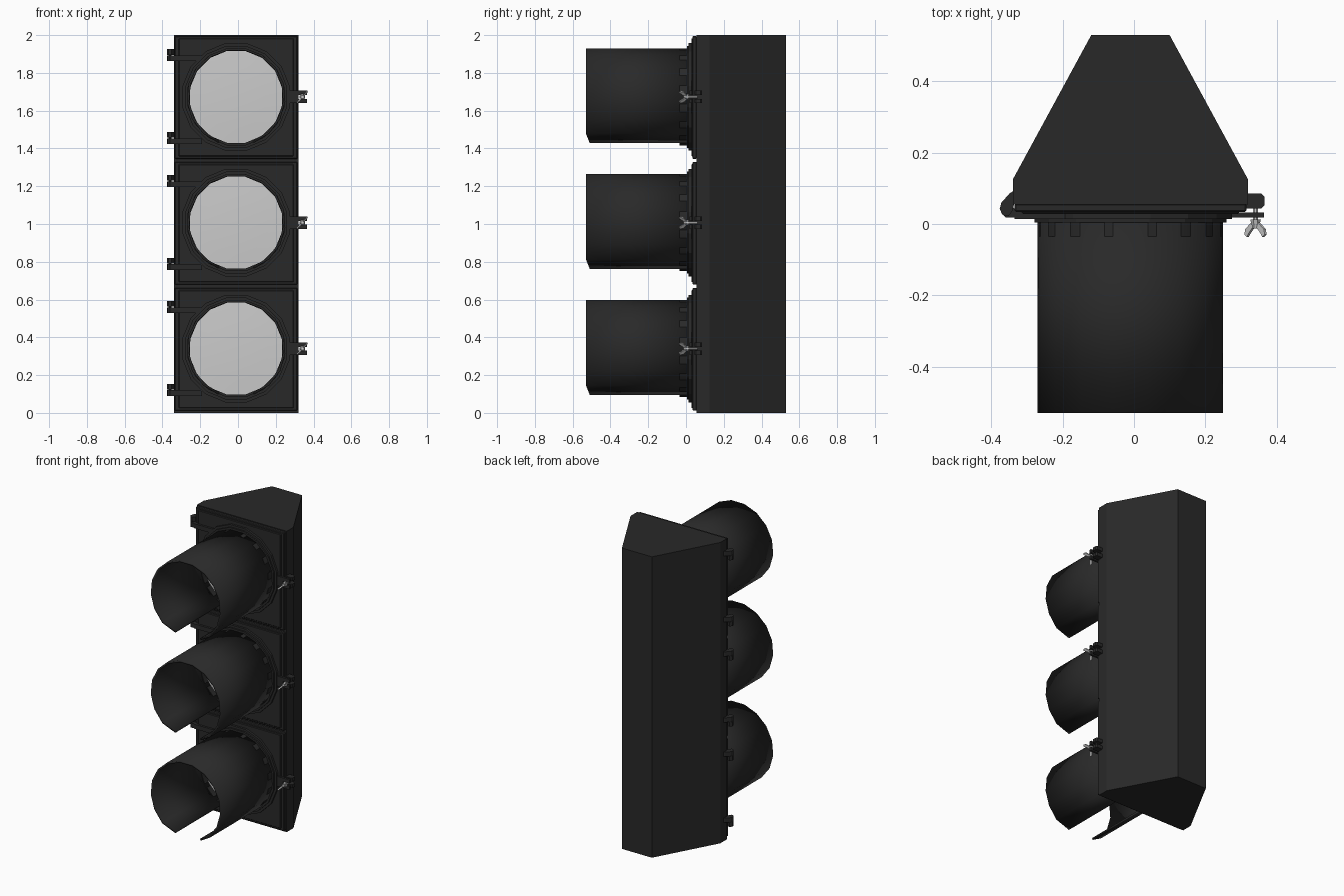
import bpy, bmesh, math
from mathutils import Vector

if "Cube" in bpy.data.objects:
    bpy.data.objects.remove(bpy.data.objects["Cube"])

CX = -0.01                      # lamp axis
CENTRES = [0.34, 1.007, 1.673]  # lamp heights
SIDES = 16

black = bpy.data.materials.new("black_paint")
black.diffuse_color = (0.022, 0.022, 0.022, 1)
black.use_nodes = True
black.node_tree.nodes["Principled BSDF"].inputs["Base Color"].default_value = black.diffuse_color


def make(name, verts, faces, mat=black, smooth=False, bevel=0, thickness=0):
    me = bpy.data.meshes.new(name)
    me.from_pydata(verts, [], faces)
    bm = bmesh.new()
    bm.from_mesh(me)
    bmesh.ops.recalc_face_normals(bm, faces=bm.faces)
    bm.to_mesh(me)
    bm.free()
    ob = bpy.data.objects.new(name, me)
    bpy.context.collection.objects.link(ob)
    if mat:
        me.materials.append(mat)
    if thickness:
        m = ob.modifiers.new("thickness", 'SOLIDIFY')
        m.thickness, m.offset = thickness, -1
    if bevel:
        m = ob.modifiers.new("bevel", 'BEVEL')
        m.width, m.segments = bevel, 1
    if smooth:
        bpy.ops.object.select_all(action='DESELECT')
        bpy.context.view_layer.objects.active = ob
        ob.select_set(True)
        bpy.ops.object.shade_smooth_by_angle(angle=math.radians(35))
    return ob


def prism(name, pts, z0, z1, **kw):
    """Extrude an (x, y) outline upwards."""
    n = len(pts)
    verts = [(x, y, z) for z in (z0, z1) for x, y in pts]
    faces = [list(range(n)), list(range(n, 2 * n))]
    faces += [(i, (i + 1) % n, n + (i + 1) % n, n + i) for i in range(n)]
    return make(name, verts, faces, **kw)


def box(name, x0, x1, y0, y1, z0, z1, **kw):
    return prism(name, [(x0, y0), (x1, y0), (x1, y1), (x0, y1)], z0, z1, **kw)


def lathe(name, profile, cx, cz, sides=SIDES, closed=False, **kw):
    """Turn (radius, y) points about an axis along y."""
    verts, n = [], len(profile)
    for k in range(sides):
        a = 2 * math.pi * (k + 0.5) / sides
        verts += [(cx + r * math.cos(a), y, cz + r * math.sin(a)) for r, y in profile]
    faces = []
    for k in range(sides):
        a, b = k * n, ((k + 1) % sides) * n
        for i in range(n if closed else n - 1):
            j = (i + 1) % n
            faces.append((a + i, a + j, b + j, b + i))
    if not closed:              # cap both ends
        faces += [[k * n for k in range(sides)], [k * n + n - 1 for k in range(sides)]]
    return make(name, verts, faces, **kw)


def visor(cz):
    """Tunnel hood, open underneath, with clipped lower front corners."""
    R, gap, seg = 0.2615, math.radians(21), 15
    verts = []
    for i in range(seg + 1):
        a = -math.pi / 2 + gap + (2 * math.pi - 2 * gap) * i / seg
        x, z = CX + R * math.cos(a), cz + R * math.sin(a)
        front = -0.51 if i in (0, seg) else -0.53
        verts += [(x, front, z), (x, 0.01, z)]
    faces = [(2 * i, 2 * i + 1, 2 * i + 3, 2 * i + 2) for i in range(seg)]
    ob = make("visor", verts, faces, smooth=True, thickness=0.012)
    # open shell: force normals outward so the thickness goes inward
    me = ob.data
    p = me.polygons[0]
    if p.normal.dot(p.center - Vector((CX, p.center.y, cz))) < 0:
        me.flip_normals()


def wing_nut(cz):
    x = 0.341
    lathe("bolt", [(0.008, -0.004), (0.008, 0.06)], x, cz, 8, mat=None)
    lathe("wing_nut_hub", [(0.009, -0.012), (0.016, 0.012)], x, cz, 8, mat=None)
    d = Vector((0.68, 0, 0.73))
    t = Vector((0.73, 0, -0.68)) * 0.004
    outline = [(0.006, 0.008), (0.014, 0.004), (0.038, -0.014), (0.042, -0.03),
               (0.032, -0.036), (0.024, -0.026), (0.006, -0.008)]
    n = len(outline)
    for s in (-1, 1):
        verts = [Vector((x, y, cz)) + d * (s * r) + t * e
                 for e in (-1, 1) for r, y in outline]
        faces = [list(range(n)), list(range(n, 2 * n))]
        faces += [(i, (i + 1) % n, n + (i + 1) % n, n + i) for i in range(n)]
        make("wing_nut_wing", verts, faces, mat=None)


# tapered housing
prism("housing", [(-0.34, 0.055), (0.32, 0.055), (0.32, 0.125), (0.10, 0.53),
                  (-0.12, 0.53), (-0.34, 0.125)], 0, 2)

for c in CENTRES:
    # lamp door with a shallow raised panel
    box("door", -0.335, 0.315, 0.034, 0.057, c - 0.328, c + 0.322, bevel=0.004)
    box("door_panel", -0.315, 0.295, 0.028, 0.04, c - 0.315, c + 0.31, bevel=0.004)
    # stepped bezel and visor collar
    lathe("bezel_outer", [(0.29, 0.032), (0.29, 0.014), (0.24, 0.014), (0.24, 0.032)],
          CX, c, closed=True)
    lathe("bezel_inner", [(0.275, 0.02), (0.275, 0.004), (0.24, 0.004), (0.24, 0.02)],
          CX, c, closed=True)
    lathe("visor_collar", [(0.2615, 0.01), (0.2615, -0.035), (0.248, -0.035), (0.248, 0.01)],
          CX, c, closed=True, smooth=True)
    # lens
    lathe("lens", [(0.248, 0.02), (0.248, 0.002), (0.17, -0.002), (0.08, -0.005)],
          CX, c, mat=None, smooth=True)
    visor(c)
    # hinges on the left: door arm and knuckle below, housing knuckle above
    for z in (c + 0.189, c - 0.25):
        box("hinge_arm", -0.335, -0.19, 0.014, 0.034, z, z + 0.03)
        prism("door_knuckle", [(-0.33, 0.018), (-0.36, 0.018), (-0.372, 0.03),
                               (-0.375, 0.045), (-0.362, 0.062), (-0.345, 0.055),
                               (-0.33, 0.035)], z, z + 0.03)
        prism("housing_knuckle", [(-0.335, 0.095), (-0.35, 0.085), (-0.372, 0.06),
                                  (-0.377, 0.042), (-0.368, 0.025), (-0.352, 0.022),
                                  (-0.342, 0.035), (-0.335, 0.06)], z + 0.034, z + 0.064)
        lathe_y = [(-0.36 + 0.008 * math.cos(k * math.pi / 4),
                    0.042 + 0.008 * math.sin(k * math.pi / 4)) for k in range(8)]
        prism("hinge_pin", lathe_y, z, z + 0.064)
    # forked latch on the right
    for s in (-1, 1):
        a, b = sorted((c + s * 0.01, c + s * 0.033))
        box("door_latch_prong", 0.27, 0.365, 0.018, 0.032, a, b)
        prism("housing_latch_prong", [(0.31, 0.044), (0.358, 0.044), (0.366, 0.052),
                                      (0.366, 0.076), (0.358, 0.085), (0.31, 0.085)], a, b)
    box("door_latch_base", 0.26, 0.32, 0.018, 0.032, c - 0.033, c + 0.033)
    wing_nut(c)
